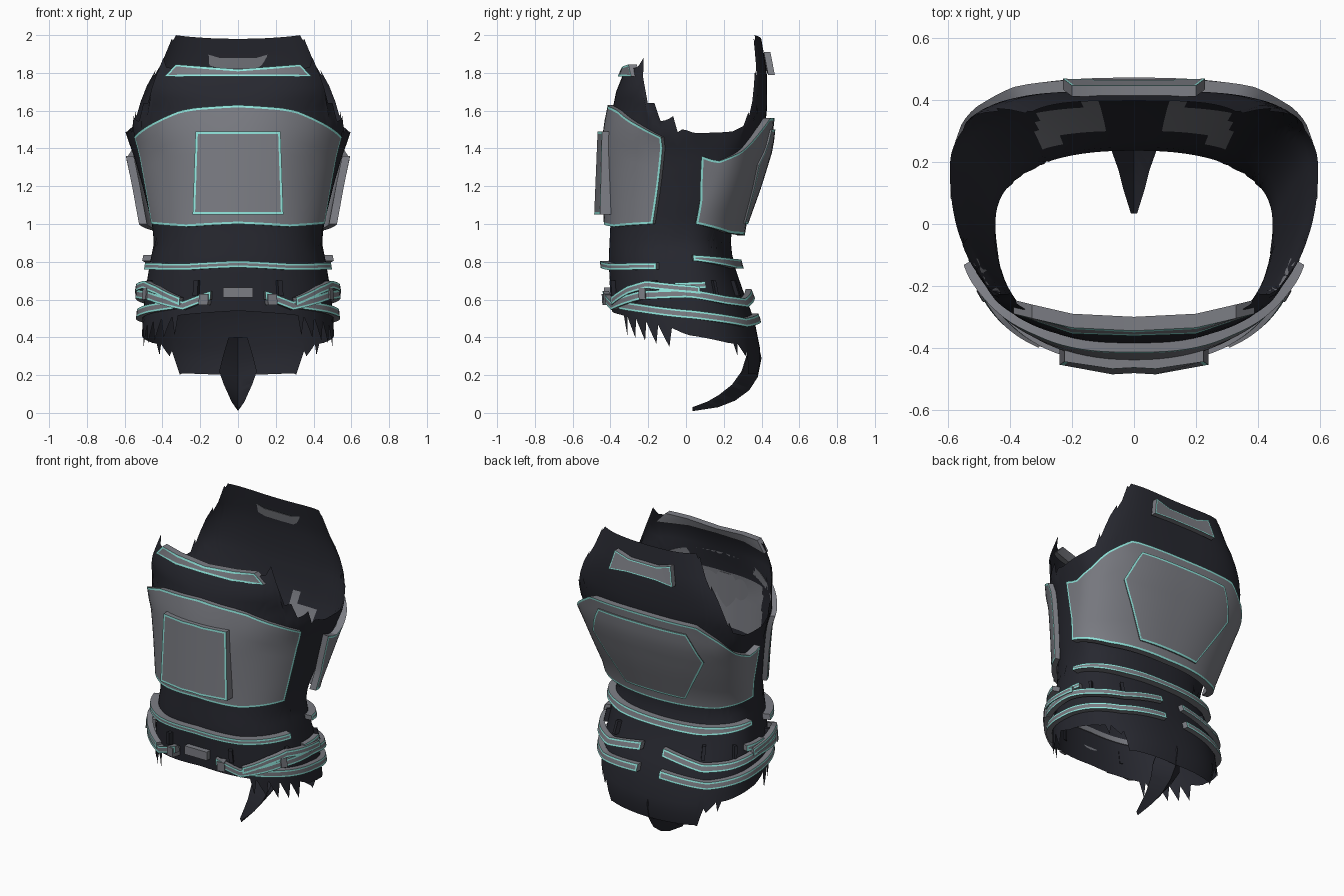
import bpy, math
from mathutils import Vector

if "Cube" in bpy.data.objects:
    bpy.data.objects.remove(bpy.data.objects["Cube"])


def material(name, rgb):
    m = bpy.data.materials.new(name)
    m.use_nodes = True
    m.diffuse_color = (*rgb, 1)
    m.node_tree.nodes["Principled BSDF"].inputs["Base Color"].default_value = (*rgb, 1)
    return m


DARK = material("dark fabric", (0.02, 0.021, 0.029))
GRAY = material("gray armor", (0.2, 0.205, 0.23))
TEAL = material("teal trim", (0.29, 0.8, 0.73))


def lerp(table, t):
    """Piecewise linear lookup in (key, value) rows; a plain number is constant."""
    if not isinstance(table, (list, tuple)):
        return table
    if t <= table[0][0]:
        return table[0][1]
    for (a, va), (b, vb) in zip(table, table[1:]):
        if t <= b:
            return va + (vb - va) * (t - a) / (b - a)
    return table[-1][1]


# Torso profile by height: half width, front y, back y, widest y, corner roundness
WIDTH = [(0.2, .49), (.35, .51), (.5, .505), (.65, .49), (.8, .465), (.9, .445), (1, .455),
         (1.2, .505), (1.35, .548), (1.48, .595), (1.56, .595), (1.7, .555), (1.85, .47), (2, .42)]
FRONT = [(.2, -.36), (.5, -.39), (.8, -.41), (1, -.4), (1.4, -.42), (1.55, -.4), (1.7, -.37), (1.85, -.31), (2, -.27)]
BACK = [(.2, .38), (.3, .4), (.5, .36), (.65, .3), (.8, .25), (.9, .235), (1, .25),
        (1.2, .33), (1.4, .4), (1.6, .43), (1.8, .43), (2, .395)]
MID = [(.2, .03), (.9, 0), (1, .02), (1.2, .1), (1.4, .17), (1.6, .18), (2, .11)]
ROUND_FRONT = [(.2, 2.4), (.9, 2.4), (1.4, 2.1), (1.6, 2.3), (1.88, 4)]
ROUND_BACK = [(.2, 2.4), (.9, 2.3), (1.5, 2.6), (1.65, 3.4), (1.8, 4)]


def torso(deg, z, off=0.0):
    """Point on the torso; 0 degrees is the front, 90 the +x side, 180 the back."""
    s, c = math.sin(math.radians(deg)), math.cos(math.radians(deg))
    e = 2 / lerp(ROUND_FRONT if c > 0 else ROUND_BACK, z)
    mid = lerp(MID, z)
    depth = (mid - lerp(FRONT, z) if c > 0 else lerp(BACK, z) - mid) + off
    return Vector(((lerp(WIDTH, z) + off) * math.copysign(abs(s) ** e, s),
                   mid - depth * math.copysign(abs(c) ** e, c), z))


def fold(deg):
    deg = abs(deg)
    return 360 - deg if deg > 180 else deg


def add_mesh(name, verts, faces, mats):
    me = bpy.data.meshes.new(name)
    me.from_pydata(verts, [], faces)
    for m in mats:
        me.materials.append(m)
    ob = bpy.data.objects.new(name, me)
    bpy.context.collection.objects.link(ob)
    bpy.ops.object.select_all(action='DESELECT')
    ob.select_set(True)
    bpy.context.view_layer.objects.active = ob
    bpy.ops.object.shade_smooth_by_angle(angle=math.radians(30))
    return ob


def grid_faces(rows, cols, start=0):
    return [(start + r * cols + c, start + r * cols + c + 1,
             start + (r + 1) * cols + c + 1, start + (r + 1) * cols + c)
            for r in range(rows - 1) for c in range(cols - 1)]


def inset_ends(line, w):
    """Add a point at distance w from each end of a line of points."""
    a = line[0] + (line[1] - line[0]).normalized() * w
    b = line[-1] + (line[-2] - line[-1]).normalized() * w
    return [line[0], a, *line[1:-1], b, line[-1]]


def inset_grid(rows, w):
    rows = [inset_ends(r, w) for r in rows]
    return list(zip(*[inset_ends(list(c), w) for c in zip(*rows)]))


def slab(name, rows, inner, mat, trim):
    """Closed plate between two grids, with a coloured border on its outer face."""
    if trim:
        rows, inner = inset_grid(rows, trim), inset_grid(inner, trim)
    nr, nc = len(rows), len(rows[0])
    n = nr * nc
    faces = grid_faces(nr, nc) + [f[::-1] for f in grid_faces(nr, nc, n)]
    rim = [c for c in range(nc)] + [r * nc + nc - 1 for r in range(1, nr)]
    rim += [(nr - 1) * nc + c for c in range(nc - 2, -1, -1)] + [r * nc for r in range(nr - 2, 0, -1)]
    faces += [(b, a, a + n, b + n) for a, b in zip(rim, rim[1:] + rim[:1])]
    ob = add_mesh(name, [p for r in (*rows, *inner) for p in r], faces, [mat, TEAL])
    if trim:
        for i in range((nr - 1) * (nc - 1)):
            r, c = divmod(i, nc - 1)
            if r in (0, nr - 2) or c in (0, nc - 2):
                ob.data.polygons[i].material_index = 1


def wrap(name, start, end, bottom, top, off, thick, mat=GRAY, cols=40, nr=9, trim=0.013):
    """Plate following the torso between two angles, which may vary with height."""
    rows, inner = [], []
    for r in range(nr):
        v = r / (nr - 1)
        a, b, o = lerp(start, v), lerp(end, v), lerp(off, v)
        angles = [a + (b - a) * i / cols for i in range(cols + 1)]
        zs = [lerp(bottom, fold(d)) * (1 - v) + lerp(top, fold(d)) * v for d in angles]
        rows.append([torso(d, z, o) for d, z in zip(angles, zs)])
        inner.append([torso(d, z, o - thick) for d, z in zip(angles, zs)])
    slab(name, rows, inner, mat, trim)


def panel(name, rows, depth, mat=GRAY, trim=0.013):
    rows = [[Vector(p) for p in r] for r in rows]
    slab(name, rows, [[p + Vector((0, depth, 0)) for p in r] for r in rows], mat, trim)


# Torn fabric torso, open at neck, arms and bottom
TOP = [(0, 1.8), (40, 1.83), (49, 1.89), (51, 1.66), (57, 1.6), (64, 1.54), (79, 1.48), (102, 1.49),
       (116, 1.52), (122, 1.64), (127, 1.76), (133, 1.87), (142, 2), (180, 1.98)]
BOTTOM = [(0, .54), (30, .52), (50, .5), (80, .45), (90, .41), (120, .37), (138, .36), (147, .21), (180, .2)]
COLS, ROWS = 144, 26
verts, faces = [], []
for r in range(ROWS):
    for c in range(COLS):
        d = c * 360 / COLS - 180
        f = fold(d)
        lo, hi = lerp(BOTTOM, f), lerp(TOP, f)
        tooth = round(f / 2.5) % 4
        if 36 < f < 80:
            lo -= 0.035 * tooth
        if 125 < f < 147:
            lo -= 0.02 * tooth
        if 51 < f < 75 or 116 < f < 138:
            hi += 0.025 * tooth - 0.03
        verts.append(torso(d, lo + (hi - lo) * r / (ROWS - 1)))
for r in range(ROWS - 1):
    for c in range(COLS):
        n = (c + 1) % COLS
        faces.append((r * COLS + c, r * COLS + n, (r + 1) * COLS + n, (r + 1) * COLS + c))
body = add_mesh("torso_fabric", verts, faces, [DARK, GRAY])
# Bare armor showing on the inner side behind the plates
for p in body.data.polygons:
    x, y, z = p.center
    chest = y < -.2 and abs(x) < .32 and 1.12 < z < 1.5
    rear = y > .2 and .1 < abs(x) < .31 and 1.1 < z < 1.38
    p.material_index = 1 if chest or rear else 0

# Tail strip with a folded centre line: side y, side z, centre y, centre z, half width
tail = [(.33, .4, .375, .4, .05), (.325, .3, .4, .29, .08), (.3, .22, .38, .19, .1), (.25, .15, .335, .12, .075),
        (.18, .095, .26, .065, .05), (.12, .06, .17, .03, .035), (.04, .03, .04, .01, .01)]
panel("tail_strip", [[(-w, a, b), (0, c, d), (w, a, b)] for a, b, c, d, w in tail], -0.006, DARK, 0)

# Chest and back plates
wrap("front_plate", [(0, -68), (1, -62)], [(0, 68), (1, 62)], [(0, 1.0), (30, .985), (67, 1.0)],
     [(0, 1.63), (18, 1.615), (27, 1.6), (48, 1.52), (62, 1.46)], [(0, .035), (1, .03)], .03)
wrap("back_plate", [(0, 94), (1, 84)], [(0, 266), (1, 276)], [(94, 1.0), (135, .95), (180, .94)],
     [(84, 1.36), (92, 1.33), (112, 1.38), (138, 1.5), (152, 1.56), (180, 1.56)],
     [(0, .07), (1, .045)], .042)
wrap("back_hexagon_panel", [(0, 160), (.62, 143), (1, 157)], [(0, 200), (.62, 217), (1, 203)],
     1.0, 1.5, [(0, .079), (1, .058)], .02)
panel("chest_panel", [[(-w, e, z), (-.07, m, z), (0, m + .004, z), (.07, m, z), (w, e, z)]
                      for w, e, m, z in [(.24, -.455, -.486, 1.05), (.225, -.445, -.468, 1.49)]], .06)

# Collar bars
panel("front_collar_bar", [[(-.39, -.29, 1.78), (-.2, -.355, 1.78), (0, -.362, 1.78), (.2, -.355, 1.78), (.39, -.29, 1.78)],
                           [(-.33, -.305, 1.845), (-.2, -.335, 1.835), (0, -.345, 1.82), (.2, -.335, 1.835), (.33, -.305, 1.845)]], .045)
panel("rear_collar_bar", [[(.23, .47, 1.79), (.1, .465, 1.8), (-.1, .465, 1.8), (-.23, .47, 1.79)],
                          [(.2, .447, 1.91), (.1, .447, 1.88), (-.1, .447, 1.88), (-.2, .447, 1.91)]], -.035, trim=.008)

# Waist bands
wrap("front_waist_band", -73, 73, [(0, .77), (30, .755), (74, .76)], [(0, .805), (30, .79), (74, .795)], .045, .05, nr=3, trim=.011)
wrap("back_waist_band", 95, 265, [(97, .805), (150, .765), (180, .765)], [(97, .835), (150, .815), (180, .81)], .045, .05, nr=3, trim=.011)

# Layered belts, mirrored, split at the rear centre
BELTS = [("upper_belt", 12, 174, [(12, .6), (28, .545), (60, .6), (90, .61), (120, .575), (145, .56), (174, .61)], .045, .05),
         ("lower_belt", 36, 174, [(36, .55), (60, .53), (100, .49), (140, .455), (174, .48)], .045, .035),
         ("hip_belt", 30, 98, [(30, .57), (50, .63), (66, .66), (98, .63)], .04, .055),
         ("hip_pouch", 84, 104, [(84, .655), (104, .66)], .035, .04)]
for side, s in (("left", 1), ("right", -1)):
    for name, a, b, low, height, off in BELTS:
        high = [(k, z + height) for k, z in low]
        lo_hi = (a, b) if s > 0 else (-b, -a)
        wrap(side + "_" + name, *lo_hi, low, high, off, .033, nr=3, trim=.011)
    # Small gray clasps and dark loops along the belt
    for i, (deg, z) in enumerate([(15, .6), (62, .63)]):
        lo_hi = (deg - 2, deg + 3) if s > 0 else (-deg - 3, -deg + 2)
        wrap(f"{side}_clasp_{i + 1}", *lo_hi, z - .03, z + .03, .058, .055, cols=3, nr=2, trim=0)
    for i, deg in enumerate((22, 70, 115, 145)):
        lo_hi = (deg - 1.5, deg + 1.5) if s > 0 else (-deg - 1.5, -deg + 1.5)
        wrap(f"{side}_loop_{i + 1}", *lo_hi, .62, .7, .025, .03, DARK, cols=2, nr=2, trim=0)

# Front buckle
panel("front_buckle", [[(-.08, -.435, z), (.08, -.435, z)] for z in (.61, .665)], .035, trim=0)
